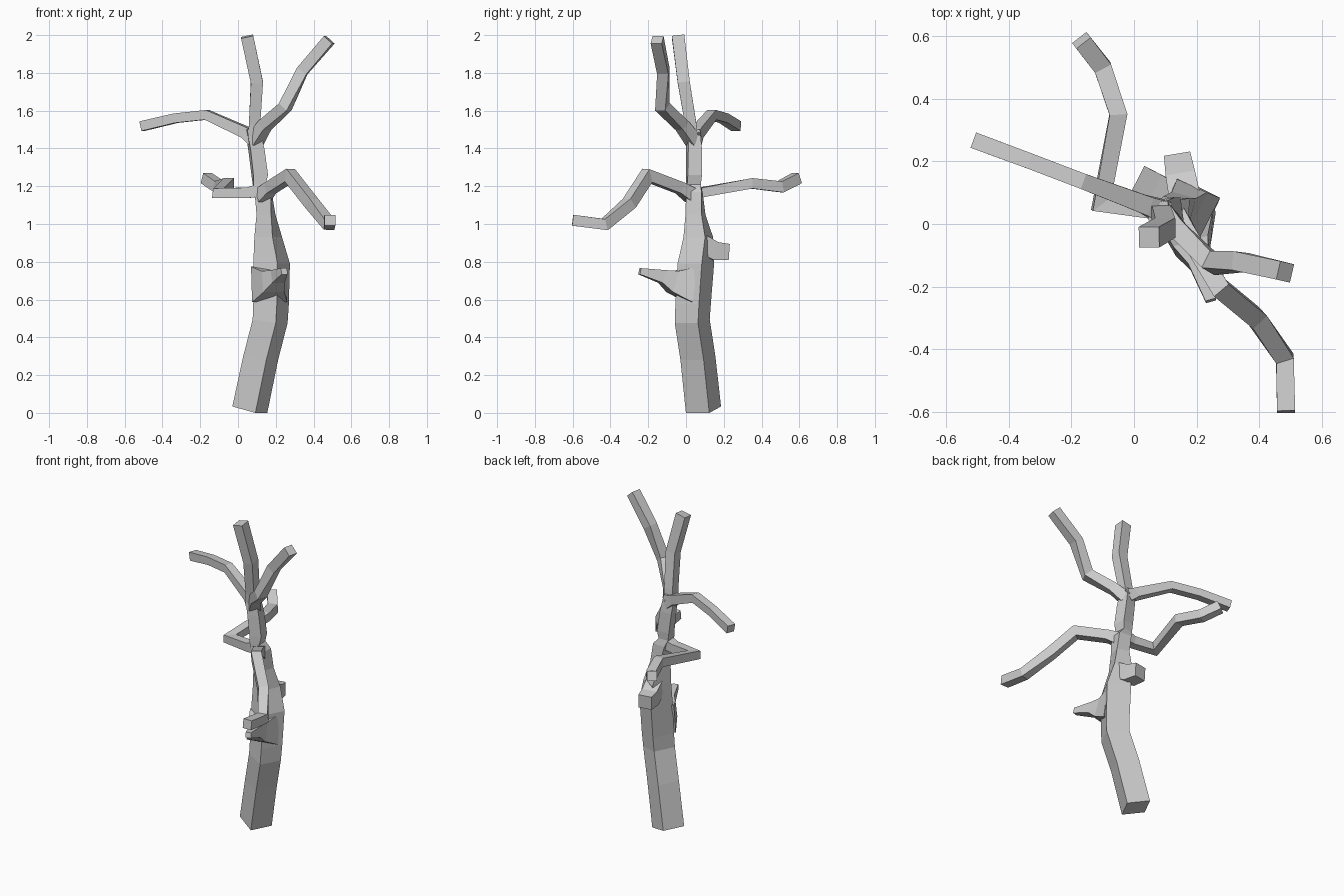
import bpy, bmesh
from math import radians, cos, sin
from mathutils import Vector


def loft(name, rings):
    """Skin a list of four-cornered rings and cap both ends."""
    bm = bmesh.new()
    loops = [[bm.verts.new(p) for p in ring] for ring in rings]
    for a, b in zip(loops, loops[1:]):
        for i in range(4):
            j = (i + 1) % 4
            bm.faces.new((a[i], a[j], b[j], b[i]))
    bm.faces.new(loops[0])
    bm.faces.new(loops[-1])
    bmesh.ops.recalc_face_normals(bm, faces=bm.faces)
    mesh = bpy.data.meshes.new(name)
    bm.to_mesh(mesh)
    bm.free()
    obj = bpy.data.objects.new(name, mesh)
    bpy.context.collection.objects.link(obj)
    return obj


def limb(name, path, sizes, up=(0, 0, 1)):
    """Square-section limb along a path, mitred at the bends."""
    pts = [Vector(p) for p in path]
    up = Vector(up)
    rings = []
    for i, p in enumerate(pts):
        d0 = (p - pts[i - 1]).normalized() if i else (pts[1] - p).normalized()
        d1 = (pts[i + 1] - p).normalized() if i < len(pts) - 1 else d0
        t = (d0 + d1).normalized()
        side = t.cross(up).normalized()
        top = side.cross(t).normalized()
        h = sizes[i] / 2
        ring = []
        for a, b in ((-1, -1), (1, -1), (1, 1), (-1, 1)):
            off = side * a * h + top * b * h
            bend = (d1 - d0)
            if bend.length > 1e-4:
                n = bend.normalized()
                off += n * off.dot(n) * (1 / max(t.dot(d0), 0.6) - 1)
            ring.append(p + off)
        rings.append(ring)
    return loft(name, rings)


# Trunk: centre x, y, z, side in x, side in y, turn, rise of the left edge
trunk = [
    (0.0625, 0.0925, 0.017, 0.137, 0.139, -27, 0.034),
    (0.12, 0.063, 0.29, 0.137, 0.138, -27, 0.02),
    (0.17, 0.033, 0.485, 0.137, 0.138, -27, 0.02),
    (0.175, 0.038, 0.58, 0.140, 0.140, -27, 0.01),
    (0.178, 0.052, 0.79, 0.144, 0.144, -27, 0),
    (0.160, 0.065, 0.93, 0.105, 0.125, -24, 0),
    (0.148, 0.050, 1.05, 0.080, 0.088, -15, 0),
    (0.133, 0.044, 1.17, 0.085, 0.082, -4, 0),
    (0.112, 0.040, 1.21, 0.064, 0.072, 4, 0),
    (0.115, 0.042, 1.26, 0.078, 0.076, 8, 0),
    (0.098, 0.042, 1.39, 0.075, 0.074, 10, 0),
    (0.078, 0.038, 1.50, 0.070, 0.062, 10, 0),
]
rings = []
for x, y, z, w, d, turn, rise in trunk:
    c, s = cos(radians(turn)), sin(radians(turn))
    ring = []
    for a, b in ((-1, -1), (1, -1), (1, 1), (-1, 1)):
        u, v = a * w / 2, b * d / 2
        ring.append((x + u * c - v * s, y + u * s + v * c, z - a * rise / 2))
    rings.append(ring)
loft("trunk", rings)

# Broken stubs
limb("front_stub", [(0.165, 0.03, 0.68), (0.185, -0.07, 0.695), (0.21, -0.125, 0.722), (0.245, -0.245, 0.75)],
     [0.19, 0.115, 0.07, 0.033])
limb("back_stub", [(0.165, 0.07, 0.90), (0.15, 0.15, 0.857), (0.138, 0.222, 0.852)],
     [0.10, 0.095, 0.085])

# Crown branches
limb("top_branch", [(0.082, 0.035, 1.44), (0.088, 0.025, 1.53), (0.10, -0.012, 1.75), (0.048, -0.042, 1.993)],
     [0.06, 0.06, 0.064, 0.066], up=(0, 1, 0))
limb("right_crown_branch", [(0.09, 0.04, 1.44), (0.14, -0.02, 1.52), (0.25, -0.125, 1.62),
                            (0.34, -0.12, 1.81), (0.483, -0.153, 1.975)],
     [0.07, 0.06, 0.058, 0.06, 0.06])
limb("left_crown_branch", [(0.09, 0.04, 1.45), (0.04, 0.06, 1.485), (-0.165, 0.137, 1.578),
                           (-0.33, 0.20, 1.56), (-0.508, 0.266, 1.518)],
     [0.075, 0.06, 0.05, 0.05, 0.052])

# Lower branches
limb("right_lower_branch", [(0.13, 0.03, 1.15), (0.17, -0.03, 1.19), (0.275, -0.205, 1.257),
                            (0.39, -0.30, 1.11), (0.482, -0.43, 0.998), (0.486, -0.60, 1.02)],
     [0.075, 0.06, 0.06, 0.06, 0.056, 0.058])
limb("back_lower_branch", [(0.12, 0.04, 1.18), (0.05, 0.045, 1.165), (-0.105, 0.065, 1.165),
                           (-0.05, 0.35, 1.215), (-0.10, 0.50, 1.197), (-0.168, 0.587, 1.243)],
     [0.07, 0.055, 0.05, 0.055, 0.057, 0.058])
